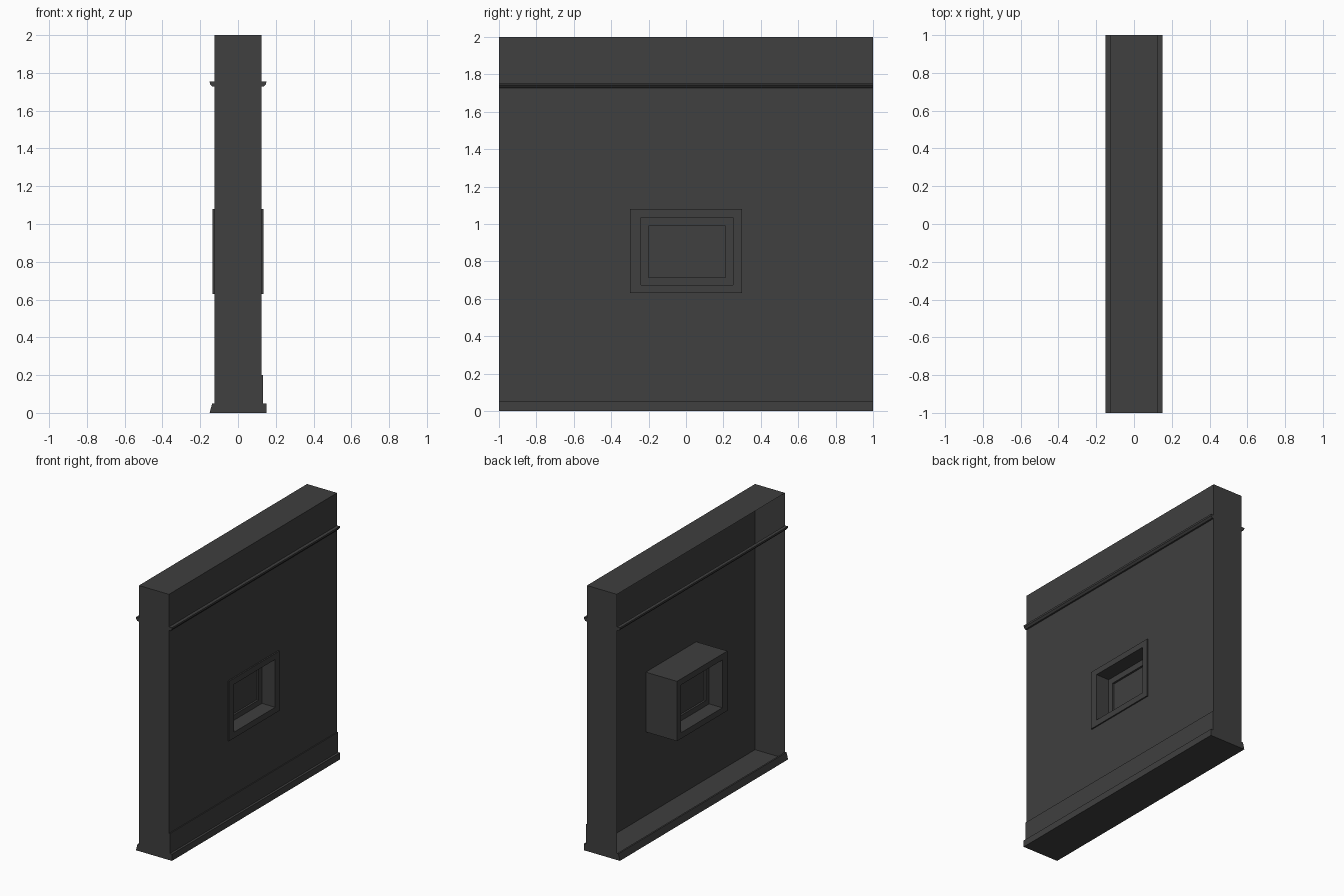
import bpy
import bmesh

if "Cube" in bpy.data.objects:
    bpy.data.objects.remove(bpy.data.objects["Cube"])

mat = bpy.data.materials.new("dark_grey")
mat.use_nodes = True
grey = (0.05, 0.05, 0.05, 1)
mat.diffuse_color = grey
mat.node_tree.nodes["Principled BSDF"].inputs["Base Color"].default_value = grey

W = 0.125            # half thickness of the wall
FRAME = (-0.3, 0.3, 0.63, 1.08)       # y0, y1, z0, z1
OPENING = (-0.24, 0.25, 0.675, 1.035)
PANE = (-0.2, 0.21, 0.715, 0.99)


def make(name, bm, recalc=True):
    if recalc:
        bmesh.ops.recalc_face_normals(bm, faces=bm.faces)
    mesh = bpy.data.meshes.new(name)
    bm.to_mesh(mesh)
    bm.free()
    mesh.materials.append(mat)
    obj = bpy.data.objects.new(name, mesh)
    bpy.context.collection.objects.link(obj)
    return obj


def quad(bm, *points):
    return bm.faces.new([bm.verts.new(p) for p in points])


def strip(name, profile, side=1):
    """Extrude an (x, z) profile along the whole wall."""
    bm = bmesh.new()
    face = bm.faces.new([bm.verts.new((side * x, -1, z)) for x, z in profile])
    ext = bmesh.ops.extrude_face_region(bm, geom=[face], use_keep_orig=True)
    verts = [g for g in ext["geom"] if isinstance(g, bmesh.types.BMVert)]
    bmesh.ops.translate(bm, vec=(0, 2, 0), verts=verts)
    return make(name, bm)


def ring(name, outer, inner, depth):
    """Rectangular frame running through the wall from -depth to depth."""
    bm = bmesh.new()
    loops = []
    for y0, y1, z0, z1 in (outer, inner):
        for x in (-depth, depth):
            loops.append([bm.verts.new((x, y, z)) for y, z in
                          ((y0, z0), (y1, z0), (y1, z1), (y0, z1))])
    ob, of, ib, inf = loops
    for a, b in ((ob, of), (of, inf), (inf, ib), (ib, ob)):
        for i in range(4):
            j = (i + 1) % 4
            bm.faces.new((a[i], a[j], b[j], b[i]))
    return make(name, bm)


# Wall shell: open on the -x side, with a hole for the window on the +x side
bm = bmesh.new()
ys = (-1, FRAME[0], FRAME[1], 1)
zs = (0, FRAME[2], FRAME[3], 2)
for i in range(3):
    for j in range(3):
        if (i, j) != (1, 1):
            quad(bm, (W, ys[i], zs[j]), (W, ys[i + 1], zs[j]),
                 (W, ys[i + 1], zs[j + 1]), (W, ys[i], zs[j + 1]))
quad(bm, (-W, -1, 2), (W, -1, 2), (W, 1, 2), (-W, 1, 2))
quad(bm, (-W, -1, 0), (-W, 1, 0), (W, 1, 0), (W, -1, 0))
quad(bm, (-W, -1, 0), (W, -1, 0), (W, -1, 2), (-W, -1, 2))
quad(bm, (W, 1, 0), (-W, 1, 0), (-W, 1, 2), (W, 1, 2))
make("wall_shell", bm, recalc=False)

# Upper mouldings on both sides
moulding = [(W, 1.728), (0.137, 1.728), (0.149, 1.742), (0.15, 1.755), (W, 1.755)]
strip("left_moulding", moulding)
strip("right_moulding", moulding, -1)

# Stepped skirting on one side, sloped lip on the other
strip("left_skirting", [(W, 0), (0.15, 0), (0.15, 0.05), (0.132, 0.05),
                        (0.132, 0.2), (W, 0.2)])
strip("right_base_lip", [(W, 0), (0.15, 0), (0.137, 0.05), (W, 0.05)], -1)

# Window: deep surround, slim sash and recessed pane
ring("window_surround", FRAME, OPENING, 0.135)
ring("window_sash", OPENING, PANE, 0.025)
bm = bmesh.new()
bmesh.ops.create_cube(bm, size=1)
y0, y1, z0, z1 = PANE
bmesh.ops.scale(bm, vec=(0.02, y1 - y0, z1 - z0), verts=bm.verts)
bmesh.ops.translate(bm, vec=(0, (y0 + y1) / 2, (z0 + z1) / 2), verts=bm.verts)
make("window_pane", bm)
